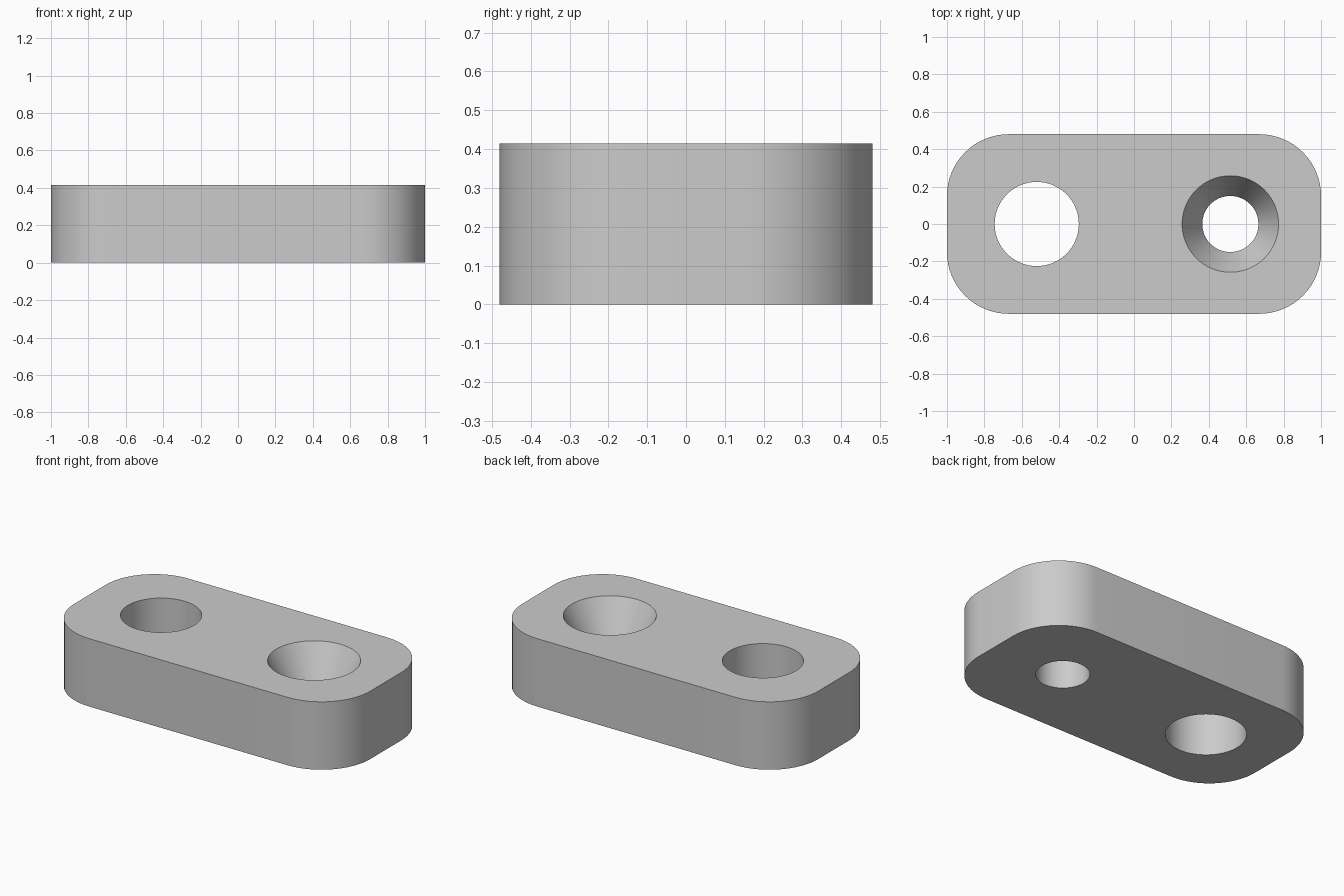
import bpy
import bmesh
from math import cos, sin, pi, radians

HEIGHT = 0.415
HALF_X, HALF_Y, CORNER = 1.0, 0.48, 0.33
SEGMENTS = 64

cube = bpy.data.objects.get("Cube")
if cube:
    bpy.data.objects.remove(cube, do_unlink=True)

grey = bpy.data.materials.new("plain grey")
grey.use_nodes = True
grey.diffuse_color = (0.6, 0.6, 0.6, 1)
grey.node_tree.nodes["Principled BSDF"].inputs["Base Color"].default_value = grey.diffuse_color


def stacked_solid(name, loops):
    """Solid skinned through equal-length loops, capped at both ends."""
    bm = bmesh.new()
    rings = [[bm.verts.new(p) for p in loop] for loop in loops]
    n = len(rings[0])
    for low, high in zip(rings, rings[1:]):
        for i in range(n):
            j = (i + 1) % n
            bm.faces.new((low[i], low[j], high[j], high[i]))
    bm.faces.new(rings[0][::-1])
    bm.faces.new(rings[-1])
    mesh = bpy.data.meshes.new(name)
    bm.to_mesh(mesh)
    bm.free()
    mesh.materials.append(grey)
    obj = bpy.data.objects.new(name, mesh)
    bpy.context.collection.objects.link(obj)
    return obj


def circle(x, radius, z):
    return [(x + radius * cos(2 * pi * i / SEGMENTS), radius * sin(2 * pi * i / SEGMENTS), z)
            for i in range(SEGMENTS)]


def rounded_rectangle(z):
    points = []
    for quarter, (sx, sy) in enumerate([(1, 1), (-1, 1), (-1, -1), (1, -1)]):
        for i in range(17):
            a = (quarter + i / 16) * pi / 2
            points.append((sx * (HALF_X - CORNER) + CORNER * cos(a),
                           sy * (HALF_Y - CORNER) + CORNER * sin(a), z))
    return points


# Rounded plate
plate = stacked_solid("rounded_plate", [rounded_rectangle(0), rounded_rectangle(HEIGHT)])

# Straight through hole, and a countersunk one whose cone ends half way down
cutters = [
    stacked_solid("plain_hole_cutter", [circle(-0.52, 0.225, z) for z in (-0.1, HEIGHT + 0.1)]),
    stacked_solid("countersunk_hole_cutter", [
        circle(0.515, 0.15, -0.1), circle(0.515, 0.15, HEIGHT / 2),
        circle(0.515, 0.258, HEIGHT), circle(0.515, 0.258, HEIGHT + 0.1)]),
]

bpy.context.view_layer.objects.active = plate
for cutter in cutters:
    cutter.hide_render = True
    cut = plate.modifiers.new(cutter.name, 'BOOLEAN')
    cut.operation = 'DIFFERENCE'
    cut.solver = 'EXACT'
    cut.object = cutter
    bpy.ops.object.modifier_apply(modifier=cut.name)
    bpy.data.objects.remove(cutter, do_unlink=True)

# Smooth walls with crisp rims
bpy.ops.object.select_all(action='DESELECT')
plate.select_set(True)
bpy.ops.object.shade_smooth_by_angle(angle=radians(20))
